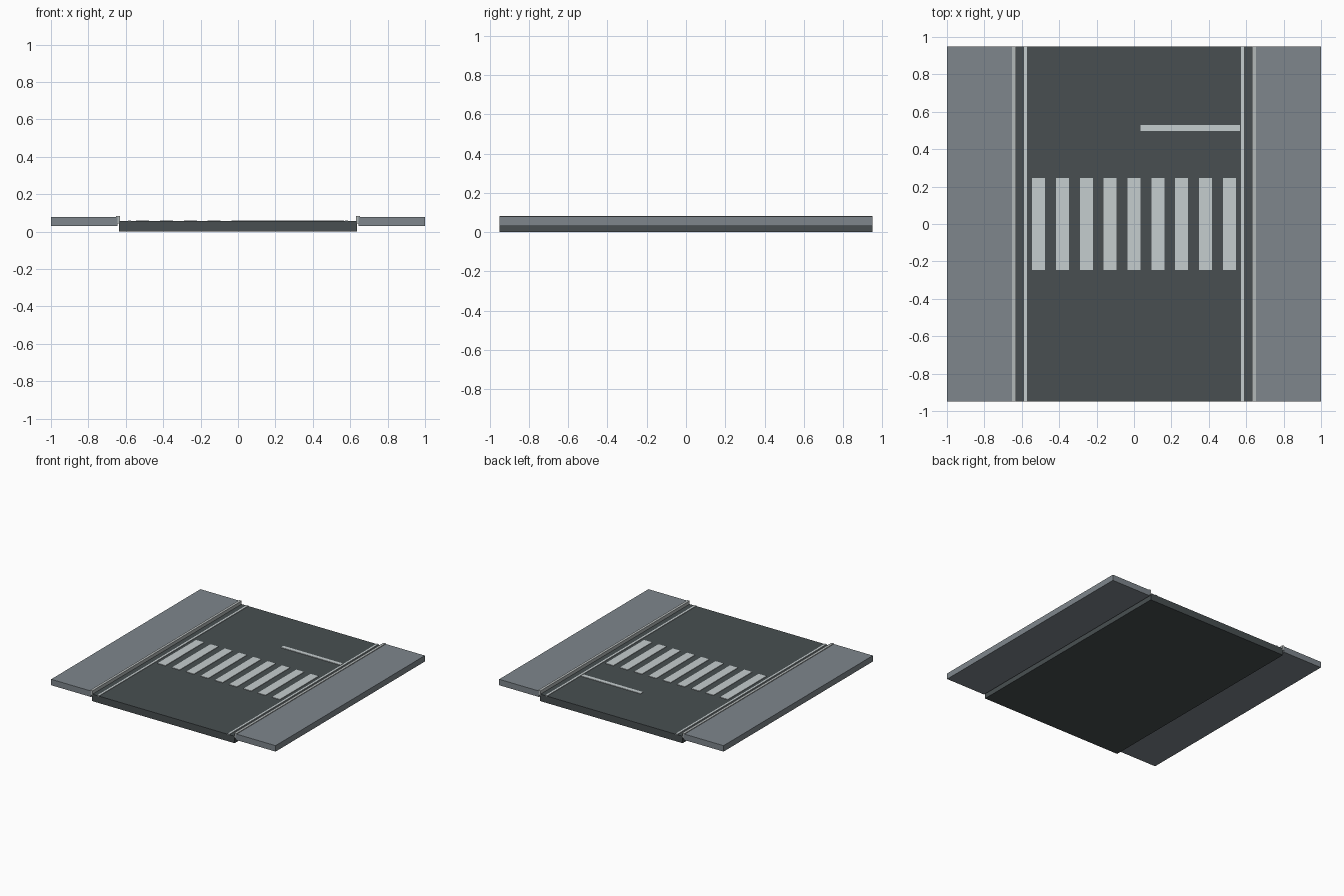
import bpy

if "Cube" in bpy.data.objects:
    bpy.data.objects.remove(bpy.data.objects["Cube"])


def material(name, rgb):
    m = bpy.data.materials.new(name)
    m.diffuse_color = (*rgb, 1)
    m.use_nodes = True
    m.node_tree.nodes["Principled BSDF"].inputs["Base Color"].default_value = m.diffuse_color
    return m


asphalt = material("asphalt", (0.065, 0.078, 0.082))
paving = material("paving grey", (0.21, 0.24, 0.265))
kerb_grey = material("kerb light grey", (0.45, 0.48, 0.48))
paint = material("road paint", (0.56, 0.61, 0.62))


def box(name, x, y, z, mat):
    # box from (min, max) ranges on each axis
    bpy.ops.mesh.primitive_cube_add(size=1, location=[sum(r) / 2 for r in (x, y, z)])
    o = bpy.context.object
    o.name = name
    o.scale = [r[1] - r[0] for r in (x, y, z)]
    bpy.ops.object.transform_apply(location=False, rotation=False, scale=True)
    o.data.materials.append(mat)
    return o


LENGTH = (-0.95, 0.95)
ROAD_TOP = 0.056
PAINT_Z = (ROAD_TOP - 0.002, ROAD_TOP + 0.004)

# Road slab
box("road", (-0.635, 0.635), LENGTH, (0, ROAD_TOP), asphalt)

# Pavement, kerb and edge line on both sides
for side, s in (("left", -1), ("right", 1)):
    def span(a, b):
        return tuple(sorted((s * a, s * b)))
    box(side + "_pavement", span(0.645, 1.0), LENGTH, (0.03, 0.078), paving)
    box(side + "_kerb", span(0.632, 0.653), LENGTH, (0.045, 0.083), kerb_grey)
    box(side + "_edge_line", span(0.572, 0.588), LENGTH, PAINT_Z, paint)

# Crossing stripes
for i in range(9):
    cx = (i - 4) * 0.1275
    box(f"crossing_stripe_{i + 1}", (cx - 0.035, cx + 0.035), (-0.245, 0.245), PAINT_Z, paint)

# Stop line in one lane
box("stop_line", (0.035, 0.567), (0.496, 0.528), PAINT_Z, paint)
